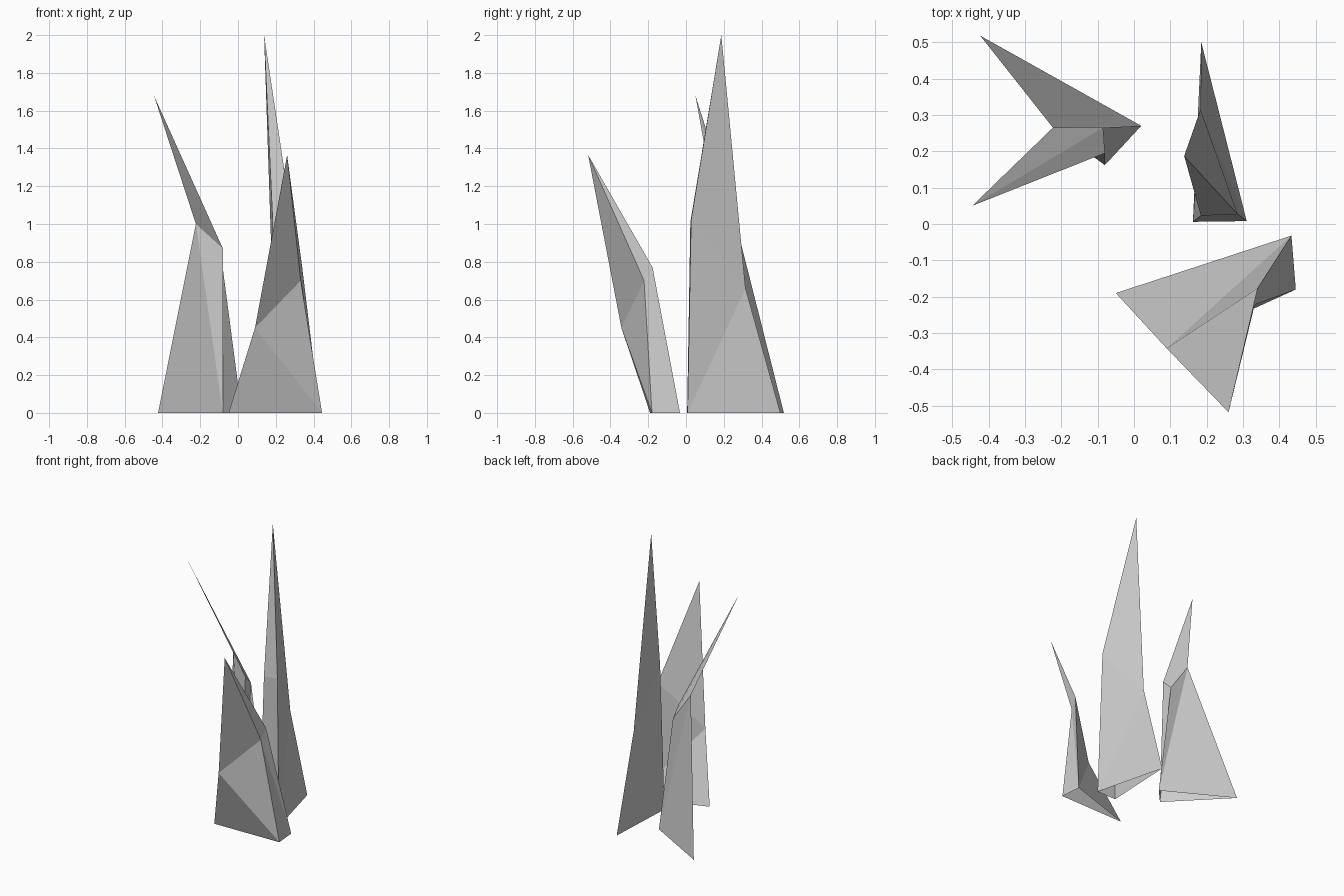
import bpy, bmesh

if "Cube" in bpy.data.objects:
    bpy.data.objects.remove(bpy.data.objects["Cube"])


def shard(name, base, waist, tip):
    """Three-sided crystal: open base triangle, bent waist ring, single tip."""
    bm = bmesh.new()
    b = [bm.verts.new((x, y, 0)) for x, y in base]
    w = [bm.verts.new(p) for p in waist]
    t = bm.verts.new(tip)
    # lower walls, each creased along one diagonal
    for i, j in ((0, 1), (0, 2), (1, 2)):
        bm.faces.new((b[i], b[j], w[i]))
        bm.faces.new((b[j], w[j], w[i]))
        # upper facet running to the tip
        bm.faces.new((w[i], w[j], t))
    bmesh.ops.recalc_face_normals(bm, faces=bm.faces)
    mesh = bpy.data.meshes.new(name)
    bm.to_mesh(mesh)
    bm.free()
    obj = bpy.data.objects.new(name, mesh)
    bpy.context.collection.objects.link(obj)
    return obj


# leaning shard on the left
shard("left_shard",
      [(-0.423, 0.518), (0.02, 0.27), (-0.08, 0.162)],
      [(-0.223, 0.265, 1.0), (-0.085, 0.265, 0.80), (-0.08, 0.195, 0.87)],
      (-0.445, 0.05, 1.68))

# tallest shard at the back
shard("tall_shard",
      [(0.185, 0.5), (0.31, 0.008), (0.162, 0.006)],
      [(0.183, 0.315, 0.66), (0.285, 0.027, 1.02), (0.184, 0.023, 1.01)],
      (0.138, 0.187, 2.0))

# short wide shard at the front
shard("front_shard",
      [(-0.05, -0.19), (0.445, -0.18), (0.433, -0.032)],
      [(0.09, -0.342, 0.45), (0.332, -0.222, 0.70), (0.34, -0.177, 0.77)],
      (0.26, -0.518, 1.365))
